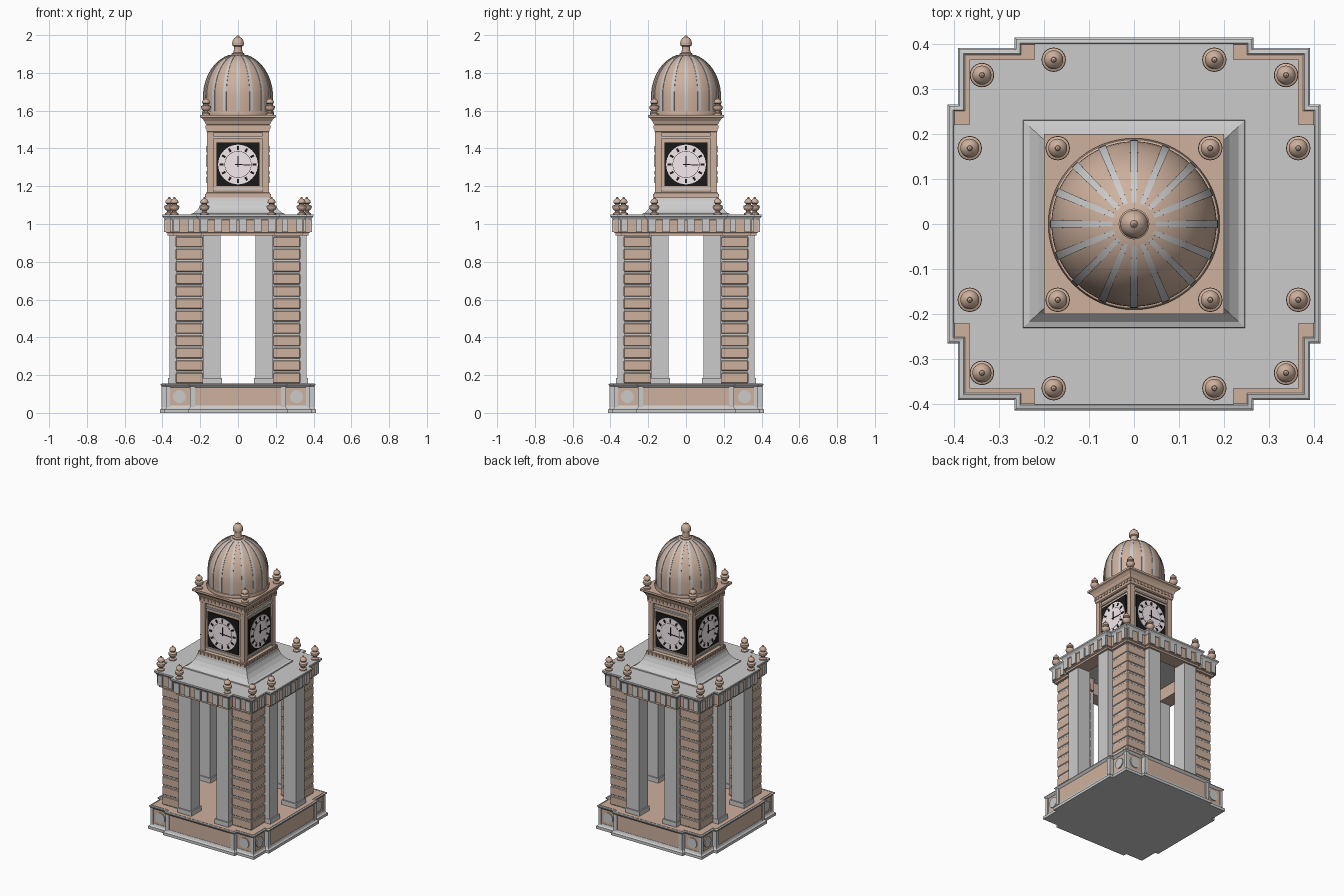
import bpy, bmesh
from math import pi, cos, sin, radians
from mathutils import Matrix, Vector

if "Cube" in bpy.data.objects:
    bpy.data.objects.remove(bpy.data.objects["Cube"])


def material(name, rgb):
    m = bpy.data.materials.new(name)
    m.diffuse_color = (*rgb, 1)
    m.use_nodes = True
    m.node_tree.nodes["Principled BSDF"].inputs["Base Color"].default_value = m.diffuse_color
    return m


TAN = material("tan_stone", (0.62, 0.44, 0.34))
BLACK = material("black", (0.01, 0.01, 0.01))
PALE = material("dial_white", (0.92, 0.82, 0.86))
GREY = None


def finish(name, bm, mat, turns=1, smooth=False, bevel=0):
    """Repeat the geometry around z, then make an object of it."""
    src = bm.verts[:] + bm.edges[:] + bm.faces[:]
    for k in range(1, turns):
        new = bmesh.ops.duplicate(bm, geom=src)["geom"]
        verts = [g for g in new if isinstance(g, bmesh.types.BMVert)]
        bmesh.ops.rotate(bm, verts=verts, matrix=Matrix.Rotation(2 * pi * k / turns, 3, 'Z'))
    bmesh.ops.recalc_face_normals(bm, faces=bm.faces[:])
    me = bpy.data.meshes.new(name)
    bm.to_mesh(me)
    bm.free()
    ob = bpy.data.objects.new(name, me)
    bpy.context.collection.objects.link(ob)
    if mat:
        me.materials.append(mat)
    if bevel:
        mod = ob.modifiers.new("bevel", 'BEVEL')
        mod.width, mod.segments = bevel, 1
    if smooth:
        bpy.ops.object.select_all(action='DESELECT')
        ob.select_set(True)
        bpy.context.view_layer.objects.active = ob
        bpy.ops.object.shade_smooth_by_angle(angle=radians(35))
    return ob


def boxes(name, spans, mat, turns=4, bevel=0):
    """Each span is x0, x1, y0, y1, z0, z1."""
    bm = bmesh.new()
    for x0, x1, y0, y1, z0, z1 in spans:
        m = Matrix.Translation(((x0 + x1) / 2, (y0 + y1) / 2, (z0 + z1) / 2))
        bmesh.ops.create_cube(bm, size=1, matrix=m @ Matrix.Diagonal((x1 - x0, y1 - y0, z1 - z0, 1)))
    return finish(name, bm, mat, turns, bevel=bevel)


def mirrored(spans):
    return spans + [(-b, -a, *rest) for a, b, *rest in spans]


def loft(name, rings, mat, smooth=False):
    """Skin a stack of closed rings and cap both ends."""
    bm = bmesh.new()
    rows = [[bm.verts.new(p) for p in r] for r in rings]
    for a, b in zip(rows, rows[1:]):
        for i in range(len(a)):
            j = (i + 1) % len(a)
            bm.faces.new((a[i], a[j], b[j], b[i]))
    bm.faces.new(rows[0][::-1])
    bm.faces.new(rows[-1])
    return finish(name, bm, mat, smooth=smooth)


def cross(name, mid, out, cor, profile, mat):
    """Square plan with stepped corners, moulded by (offset, z) profile."""
    rings = []
    for d, z in profile:
        m, o, c = mid + d, out + d, cor + d
        quarter = [(o, -m), (o, m), (c, m), (c, c), (m, c)]
        rings.append([Matrix.Rotation(k * pi / 2, 3, 'Z') @ Vector((x, y, z))
                      for k in range(4) for x, y in quarter])
    return loft(name, rings, mat)


def square(name, profile, mat, ky=1.0):
    return loft(name, [[(-h, -h * ky, z), (h, -h * ky, z), (h, h * ky, z), (-h, h * ky, z)]
                       for h, z in profile], mat)


def lathe(name, profile, mat, seg=32):
    return loft(name, [[(r * cos(2 * pi * i / seg), r * sin(2 * pi * i / seg), z)
                        for i in range(seg)] for r, z in profile], mat, smooth=True)


# Base: tan body with grey mouldings and framed corner panels
cross("base_body", .25, .398, .374, [(0, .01), (0, .155)], TAN)
cross("base_plinth", .265, .413, .39,
      [(-.03, 0), (0, 0), (0, .018), (-.008, .024), (-.013, .038), (-.03, .038)], GREY)
cross("base_rim", .262, .41, .387,
      [(-.03, .135), (-.012, .135), (-.004, .143), (0, .148), (0, .153), (-.009, .155), (-.012, .152)], GREY)
boxes("base_frames", mirrored([(.228, .254, -.404, -.36, .03, .14), (.36, .38, -.38, -.36, .03, .14)]), GREY)
bm = bmesh.new()
for x in (-.31, .31):
    bmesh.ops.create_cone(bm, cap_ends=True, segments=32, radius1=.034, radius2=.034, depth=.02,
                          matrix=Matrix.Translation((x, -.37, .086)) @ Matrix.Rotation(pi / 2, 4, 'X'))
finish("base_roundels", bm, GREY, 4, smooth=True)

# Corner piers: grey core with tan courses
boxes("pier_cores", [(.189, .326, -.326, -.189, .15, .95)], GREY)
boxes("pier_courses", [(.185, .33, -.33, -.185, .157 + i * .0655, .213 + i * .0655) for i in range(12)],
      TAN, bevel=.004)

# Square columns in pairs on each side
boxes("columns", mirrored([(.093, .185, -.362, -.27, .15, .945)]), GREY)
boxes("column_bases", mirrored([(.085, .188, -.37, -.262, .15, .185)]), GREY)

# Entablature (open inside) with blocks and cornice deck
cross("entablature", .205, .382, .35,
      [(-.1, 1.03), (-.1, .94), (-.008, .94), (-.008, .952), (0, .956), (0, 1.03)], TAN)
blocks = [(x - .02, x + .02, -.392, -.37, .958, 1.025) for x in (.025, .105, .18)]
blocks += [(x - .016, x + .016, -.36, -.34, .958, 1.025) for x in (.25, .325)]
boxes("entablature_blocks", mirrored(blocks), GREY)
cross("cornice_deck", .22, .40, .365,
      [(-.02, 1.02), (-.012, 1.024), (-.006, 1.034), (0, 1.04), (0, 1.05)], GREY)

# Concave roof skirt
square("roof_skirt", [(.247, 1.048), (.245, 1.056), (.232, 1.06), (.212, 1.078), (.196, 1.1),
                      (.185, 1.125), (.182, 1.14)], GREY, .935)

# Clock stage
square("clock_stage", [(.17, 1.135), (.17, 1.165), (.155, 1.17), (.15, 1.5)], TAN)
boxes("stage_pilasters", mirrored([(.128, .163, -.163, -.128, 1.16, 1.49)]), TAN)
boxes("stage_dentils", [(x * .027 - .008, x * .027 + .008, -.176, -.16, 1.142, 1.16)
                        for x in range(-6, 7)], TAN)
boxes("stage_strips", [(-.128, .128, -.16, -.145, 1.182, 1.192), (-.128, .128, -.16, -.145, 1.452, 1.462)], GREY)
square("stage_cornice", [(.16, 1.485), (.167, 1.49), (.167, 1.525), (.172, 1.53), (.178, 1.545),
                         (.19, 1.56), (.2, 1.565), (.2, 1.578)], TAN)
boxes("frieze_dentils", [(x * .027 - .006, x * .027 + .006, -.172, -.16, 1.505, 1.522)
                         for x in range(-6, 7)], TAN)

# Clock faces on all four sides
CZ = 1.315
boxes("clock_panels", [(-.114, .114, -.161, -.145, 1.202, 1.432)], BLACK)


def disc(name, r, y, mat):
    bm = bmesh.new()
    bmesh.ops.create_cone(bm, cap_ends=True, segments=48, radius1=r, radius2=r, depth=.01,
                          matrix=Matrix.Translation((0, y + .005, CZ)) @ Matrix.Rotation(pi / 2, 4, 'X'))
    finish(name, bm, mat, 4, smooth=True)


disc("dials", .105, -.164, PALE)
disc("dial_rings", .071, -.1645, BLACK)
disc("dial_centres", .069, -.165, PALE)
bm = bmesh.new()
bars = [(i * 30, .077, .097, .011) for i in range(12)] + [(0, -.012, .045, .006), (93, -.015, .065, .005)]
for deg, r0, r1, w in bars:
    m = Matrix.Translation((0, -.165, CZ)) @ Matrix.Rotation(radians(deg), 4, 'Y')
    m = m @ Matrix.Translation((0, 0, (r0 + r1) / 2)) @ Matrix.Diagonal((w, .004, r1 - r0, 1))
    bmesh.ops.create_cube(bm, size=1, matrix=m)
finish("hour_marks_and_hands", bm, BLACK, 4)

# Dome with grey ribs
arc = [(.181, 1.595), (.183, 1.64)] + [(.183 * cos(radians(a)), 1.675 + .225 * sin(radians(a)))
                                       for a in range(0, 86, 5)]
lathe("dome", arc, TAN, 64)
lathe("dome_ring", [(.18, 1.575), (.188, 1.577), (.19, 1.587), (.187, 1.597), (.178, 1.6)], TAN, 64)
bm = bmesh.new()
rows = []
for r, z in arc[:-2]:
    w = .004 + .005 * r / .183
    lift = max(0, (z - 1.675) / .225)
    ro, zo = r + .003 * (1 - lift), z + .003 * lift
    rows.append([bm.verts.new(p) for p in ((r - .004, -w, z - .004), (ro, -w, zo), (ro, w, zo), (r - .004, w, z - .004))])
for a, b in zip(rows, rows[1:]):
    for i in range(3):
        bm.faces.new((a[i], a[i + 1], b[i + 1], b[i]))
finish("dome_ribs", bm, GREY, 16, smooth=True)

# Crowning finial
lathe("finial", [(.034, 1.892), (.034, 1.902), (.024, 1.908), (.021, 1.93), (.022, 1.94), (.03, 1.945),
                 (.031, 1.957), (.028, 1.972), (.019, 1.985), (.008, 1.991), (.006, 1.997), (.002, 2.0)], TAN)

# Urns on the deck and around the dome
urn = lathe("urn", [(.022, 0), (.022, .008), (.012, .014), (.011, .02), (.022, .028), (.027, .04),
                    (.026, .047), (.013, .053), (.013, .058), (.021, .063), (.021, .07), (.015, .08),
                    (.006, .086), (.005, .092), (.001, .095)], TAN, 24)
spots = []
for sx in (-1, 1):
    for sy in (-1, 1):
        spots += [(sx * .337, sy * .33, 1.049), (sx * .178, sy * .364, 1.049),
                  (sx * .364, sy * .168, 1.049), (sx * .169, sy * .168, 1.577)]
urn.location = spots[0]
for i, p in enumerate(spots[1:]):
    c = urn.copy()
    c.name = f"urn_{i + 2}"
    c.location = p
    bpy.context.collection.objects.link(c)
